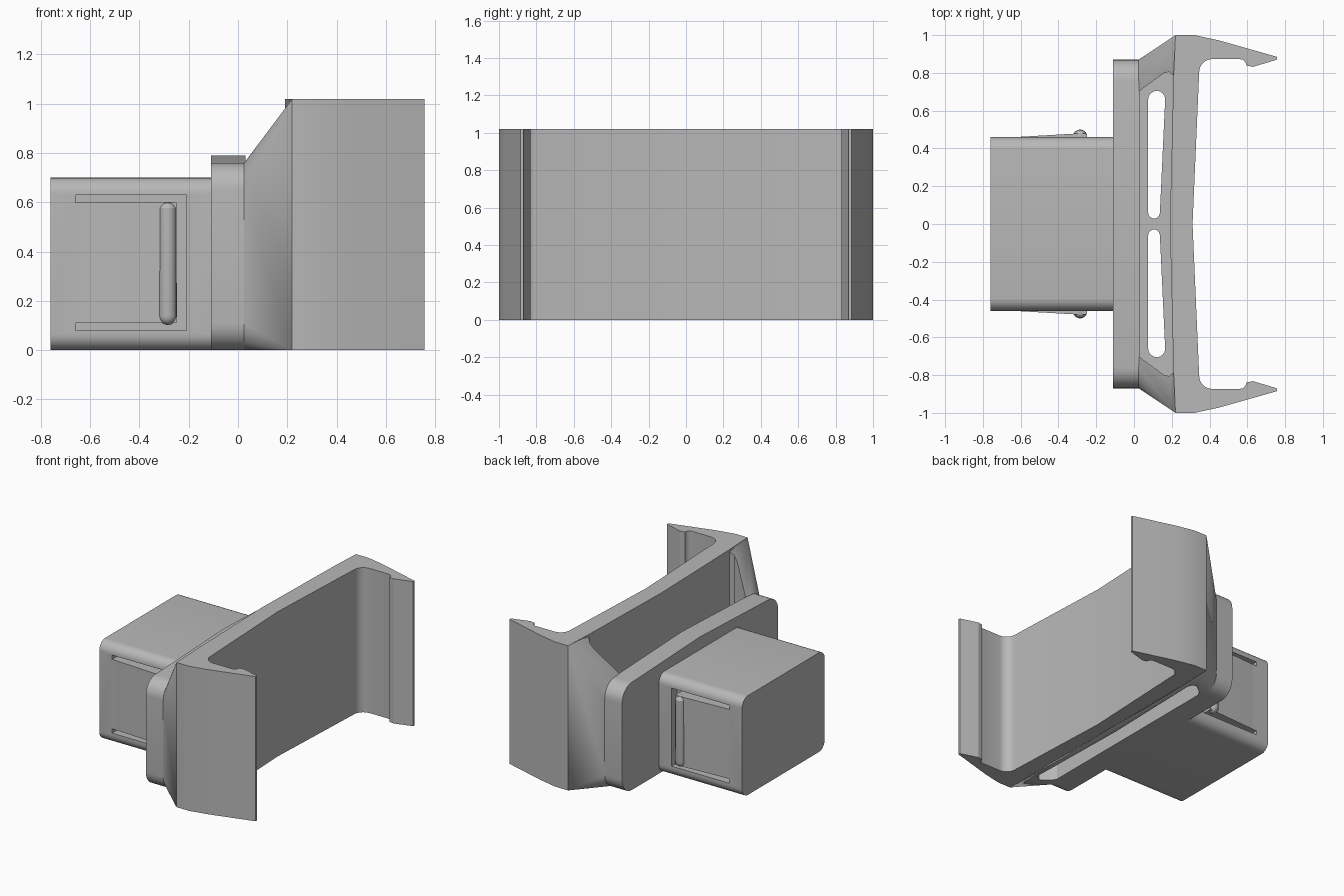
import bpy, bmesh, math

if "Cube" in bpy.data.objects:
    bpy.data.objects.remove(bpy.data.objects["Cube"])

grey = bpy.data.materials.new("plain_grey")
grey.diffuse_color = (0.48, 0.48, 0.48, 1)
grey.use_nodes = True
grey.node_tree.nodes["Principled BSDF"].inputs["Base Color"].default_value = grey.diffuse_color


def make(name, bm):
    bmesh.ops.remove_doubles(bm, verts=bm.verts, dist=1e-5)
    bmesh.ops.recalc_face_normals(bm, faces=bm.faces)
    me = bpy.data.meshes.new(name)
    bm.to_mesh(me)
    bm.free()
    me.materials.append(grey)
    ob = bpy.data.objects.new(name, me)
    bpy.context.collection.objects.link(ob)
    return ob


def loft(name, a, b):
    """Closed solid between two matching 3D outlines."""
    bm = bmesh.new()
    va = [bm.verts.new(p) for p in a]
    vb = [bm.verts.new(p) for p in b]
    n = len(a)
    for i in range(n):
        j = (i + 1) % n
        bm.faces.new((va[i], va[j], vb[j], vb[i]))
    bm.faces.new(va[::-1])
    bm.faces.new(vb)
    return make(name, bm)


def prism_z(name, pts, z0, z1):
    return loft(name, [(x, y, z0) for x, y in pts], [(x, y, z1) for x, y in pts])


def prism_x(name, pts, x0, x1):
    return loft(name, [(x0, y, z) for y, z in pts], [(x1, y, z) for y, z in pts])


def box(name, x0, x1, y0, y1, z0, z1):
    return prism_z(name, [(x0, y0), (x1, y0), (x1, y1), (x0, y1)], z0, z1)


def arc(cx, cy, r, a0, a1, n=8):
    return [(cx + r * math.cos(math.radians(a0 + (a1 - a0) * i / n)),
             cy + r * math.sin(math.radians(a0 + (a1 - a0) * i / n))) for i in range(n + 1)]


def round_rect(hy, z0, z1, r):
    pts = []
    for cy, cz, a in ((hy - r, z0 + r, -90), (hy - r, z1 - r, 0),
                      (r - hy, z1 - r, 90), (r - hy, z0 + r, 180)):
        pts += arc(cy, cz, r, a, a + 90)
    return pts


def cut(ob, cutters):
    for c in cutters:
        m = ob.modifiers.new("cut", 'BOOLEAN')
        m.operation = 'DIFFERENCE'
        m.solver = 'EXACT'
        m.object = c
    dg = bpy.context.evaluated_depsgraph_get()
    me = bpy.data.meshes.new_from_object(ob.evaluated_get(dg))
    ob.modifiers.clear()
    ob.data = me
    for c in cutters:
        bpy.data.objects.remove(c)


def mirrored(half):
    """Close a y >= 0 outline with its reflection."""
    return half + [(x, -y) for x, y in reversed(half) if y > 1e-6]


# Tray with side arms and hooked lips
outer = [(0.19, 0), (0.21, 0.8), (0.22, 1.0), (0.32, 1.0), (0.45, 0.972), (0.757, 0.885),
         (0.757, 0.87), (0.63, 0.832), (0.598, 0.838)]
inner = arc(0.56, 0.838, 0.035, 0, 90, 5) + arc(0.415, 0.803, 0.07, 90, 180) + [(0.31, 0)]
prism_z("tray", mirrored(outer + inner), 0, 1.02)

# Mounting plate with a slightly crowned top
outline = round_rect(0.87, 0, 0.76, 0.11)
outline.insert(18, (0, 0.79))
prism_x("mounting_plate", outline, -0.11, 0.03)

# Flared connector with open pockets and a slotted web
neck = loft("connector", [(0.025, y, z) for y, z in round_rect(0.87, 0, 0.76, 0.11)],
            [(0.22, y, z) for y, z in round_rect(1.0, 0, 1.02, 0)])
pocket = [(0.0, 0.69), (0.03, 0.705), (0.16, 0.80), (0.185, 0.805), (0.205, 0.79), (0.25, 0.75)]
lower = [(0.055, 0.72), (0.075, 0.755), (0.14, 0.80), (0.165, 0.79), (0.178, 0.76), (0.16, 0.0)]
cutters = [prism_z("upper_cutter", mirrored(pocket), 0.36, 1.3),
           prism_z("lower_cutter", mirrored(lower), -0.2, 0.30)]
for s in (1, -1):
    slot = (arc(0.106, 0.06, 0.031, 180, 360) + arc(0.120, 0.66, 0.045, 0, 180))
    cutters.append(prism_z("slot_cutter", [(x, s * y) for x, y in slot], 0.2, 0.5))
cut(neck, cutters)

# Plug body with U-shaped grooves around each spring tongue
plug = prism_x("plug_body", round_rect(0.46, 0, 0.70, 0.065), -0.76, -0.10)
cutters = []
for s in (1, -1):
    y0, y1 = sorted((s * 0.40, s * 0.55))
    u = [(-0.66, 0.08), (-0.21, 0.08), (-0.21, 0.63), (-0.66, 0.63),
         (-0.66, 0.60), (-0.25, 0.60), (-0.25, 0.11), (-0.66, 0.11)]
    cutters.append(loft("groove_cutter", [(x, y0, z) for x, z in u], [(x, y1, z) for x, z in u]))
cut(plug, cutters)

for s, side in ((1, "back"), (-1, "front")):
    # Ramped tongue
    ramp = [(-0.65, 0.44), (-0.25, 0.44), (-0.25, 0.478), (-0.32, 0.478), (-0.65, 0.459)]
    prism_z(side + "_tongue", [(x, s * y) for x, y in ramp], 0.11, 0.60)
    # Rounded catch ridge, as a capsule
    bm = bmesh.new()
    bmesh.ops.create_uvsphere(bm, u_segments=20, v_segments=10, radius=0.037)
    for v in bm.verts:
        v.co.z += 0.213 if v.co.z > 1e-4 else -0.213
    ridge = make(side + "_catch_ridge", bm)
    ridge.location = (-0.285, s * 0.463, 0.352)

# Smooth rounded areas, keep edges sharp
for ob in bpy.context.scene.objects:
    ob.select_set(True)
    bpy.context.view_layer.objects.active = ob
bpy.ops.object.shade_smooth_by_angle(angle=math.radians(25))
